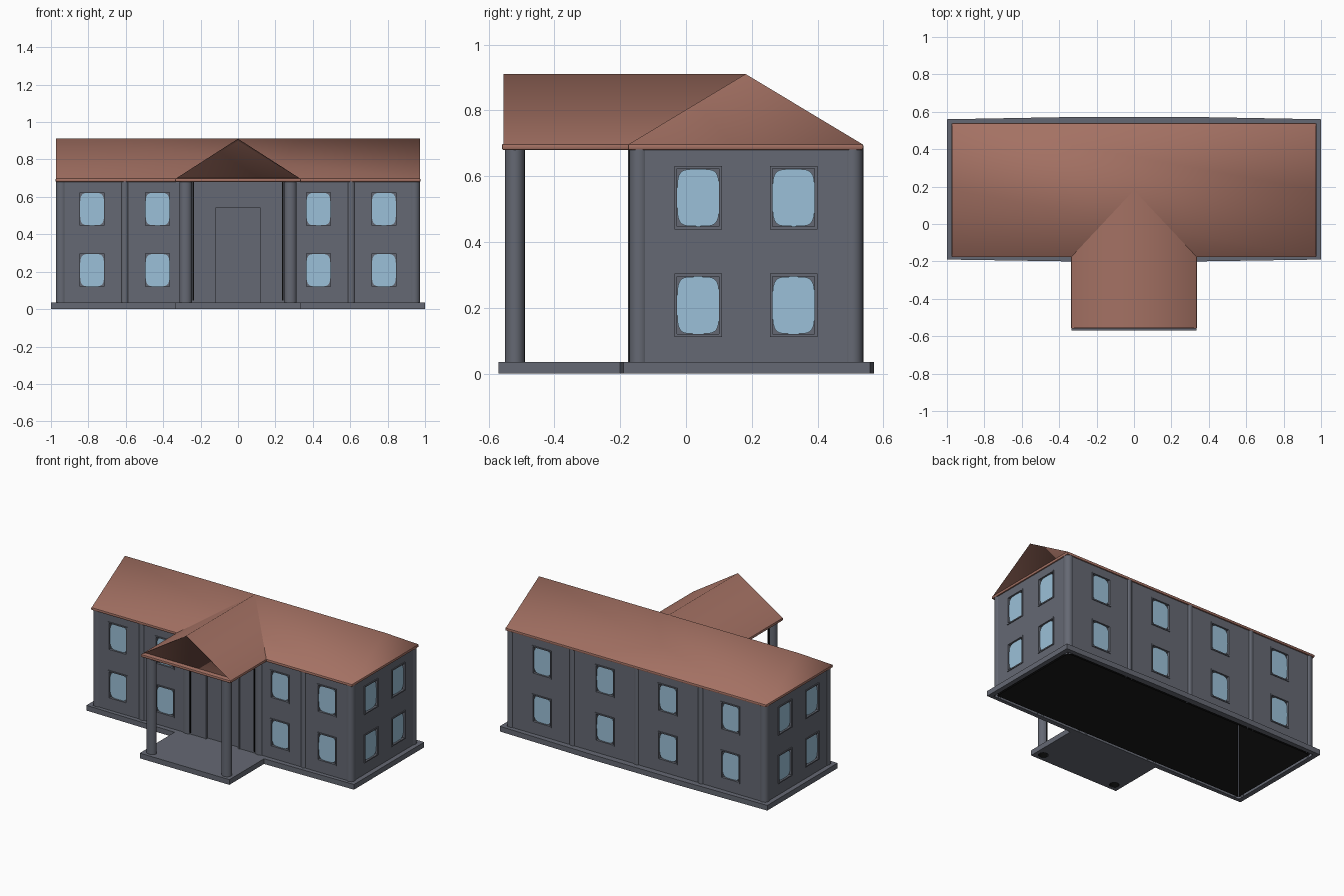
import bpy, bmesh, math
from mathutils import Matrix, Vector

if "Cube" in bpy.data.objects:
    bpy.data.objects.remove(bpy.data.objects["Cube"])


def material(name, rgb):
    m = bpy.data.materials.new(name)
    m.diffuse_color = (*rgb, 1)
    m.use_nodes = True
    m.node_tree.nodes["Principled BSDF"].inputs["Base Color"].default_value = m.diffuse_color
    return m


STONE = material("slate_grey", (0.13, 0.14, 0.172))
ROOF = material("clay_brown", (0.37, 0.165, 0.125))
GLASS = material("pale_blue", (0.33, 0.53, 0.69))
DARK = material("black", (0.002, 0.002, 0.002))


def finish(bm, name, mat, smooth=None, recalc=True):
    if recalc:
        bmesh.ops.recalc_face_normals(bm, faces=bm.faces)
    me = bpy.data.meshes.new(name)
    bm.to_mesh(me)
    bm.free()
    ob = bpy.data.objects.new(name, me)
    bpy.context.collection.objects.link(ob)
    me.materials.append(mat)
    if smooth:
        bpy.ops.object.select_all(action='DESELECT')
        ob.select_set(True)
        bpy.context.view_layer.objects.active = ob
        bpy.ops.object.shade_smooth_by_angle(angle=math.radians(smooth))
    return ob


def box(bm, x, y, z, mat=Matrix()):
    """Axis-aligned box from (min, max) pairs, placed by a matrix."""
    c = [(a + b) / 2 for a, b in (x, y, z)]
    s = [b - a for a, b in (x, y, z)]
    bmesh.ops.create_cube(bm, size=1, matrix=mat @ Matrix.Translation(c) @ Matrix.Diagonal((*s, 1)))


def prism(bm, pts, vec):
    """Extrude a planar outline along a vector; returns both end faces."""
    a = [bm.verts.new(p) for p in pts]
    b = [bm.verts.new(Vector(p) + Vector(vec)) for p in pts]
    ends = bm.faces.new(a), bm.faces.new(b[::-1])
    for i in range(len(a)):
        j = (i + 1) % len(a)
        bm.faces.new((a[j], a[i], b[i], b[j]))
    return ends


def drop(bm, rule):
    """Remove the faces that satisfy a rule on (centre, normal)."""
    bm.normal_update()
    bad = [f for f in bm.faces if rule(f.calc_center_median(), f.normal)]
    bmesh.ops.delete(bm, geom=bad, context='FACES')


def cut(ob, cutter, rule):
    """Subtract the cutter, then open the shell by a face rule."""
    mod = ob.modifiers.new("openings", 'BOOLEAN')
    mod.operation, mod.solver, mod.object = 'DIFFERENCE', 'EXACT', cutter
    bpy.context.view_layer.objects.active = ob
    bpy.ops.object.modifier_apply(modifier=mod.name)
    bpy.data.objects.remove(cutter)
    bm = bmesh.new()
    bm.from_mesh(ob.data)
    drop(bm, rule)
    bm.to_mesh(ob.data)
    bm.free()


def shaft(bm, x, y, rx, ry, mid, sweep, z1=0.69):
    """Open column shell: an arc centred on direction mid, in degrees."""
    n = round(sweep / 15)
    rows = []
    for i in range(n + 1):
        a = math.radians(mid - sweep / 2 + sweep * i / n)
        p = x + rx * math.cos(a), y + ry * math.sin(a)
        rows.append((bm.verts.new((*p, 0)), bm.verts.new((*p, z1))))
    for (a, b), (c, d) in zip(rows, rows[1:]):
        bm.faces.new((a, c, d, b))


PX, PY = 0.28, -0.52                # porch column position
WX, WF, WB = 0.968, -0.166, 0.531   # wall planes

# Plinth: slightly bowed slab, open under the hollow body and columns
half = [(0.33, 0.572), (1.0, 0.56), (1.0, -0.19), (0.335, -0.2), (0.335, -0.57)]
outline = half + [(-x, y) for x, y in reversed(half)]
bm = bmesh.new()
prism(bm, [(x, y, 0) for x, y in outline], (0, 0, 0.035))
plinth = finish(bm, "plinth", STONE)
bm = bmesh.new()
box(bm, (-WX, WX), (WF, WB), (-0.1, 0.1))
for s in (-1, 1):
    bmesh.ops.create_cone(bm, cap_ends=True, segments=24, radius1=0.03, radius2=0.03, depth=0.2,
                          matrix=Matrix.Translation((s * PX, PY, 0)))
cut(plinth, finish(bm, "plinth_cutter", STONE),
    lambda c, n: abs(n.z) < 0.5 and (abs(c.x) < WX + 0.01 and WF - 0.01 < c.y < WB + 0.01
                                     or abs(abs(c.x) - PX) < 0.04 and abs(c.y - PY) < 0.04))

# Windows: position on each wall as (origin, angle, offsets along the wall)
walls = [((0, WF), 0, (-0.78, -0.43, 0.43, 0.78)),
         ((0, WB), 180, (-0.705, -0.235, 0.235, 0.705)),
         ((WX, 0.182), 90, (-0.145, 0.145)),
         ((-WX, 0.182), -90, (-0.145, 0.145))]
holes, frames, glass = bmesh.new(), bmesh.new(), bmesh.new()
W, H, T = 0.072, 0.096, 0.008


def frame(m, w, z0, z1, t):
    for s in (-1, 1):
        box(frames, sorted((s * w, s * (w - t))), (-0.005, 0.001), (z0, z1), m)
    box(frames, (-w + t, w - t), (-0.005, 0.001), (z1 - t, z1), m)


def rounded(w, h, n=4.5, count=32):
    """Soft-cornered rectangle outline."""
    pts = []
    for i in range(count):
        a = 2 * math.pi * i / count
        c, s = math.cos(a), math.sin(a)
        pts.append((w * math.copysign(abs(c) ** (2 / n), c),
                    h * math.copysign(abs(s) ** (2 / n), s)))
    return pts


for (px, py), ang, offsets in walls:
    for u in offsets:
        for z in (0.208, 0.535):
            m = (Matrix.Translation((px, py, z)) @ Matrix.Rotation(math.radians(ang), 4, 'Z')
                 @ Matrix.Translation((u, 0, 0)))
            box(holes, (-W + T, W - T), (-0.03, 0.013), (-H + T, H - T), m)
            frame(m, W, -H, H, T)
            box(frames, (-W + T, W - T), (-0.005, 0.001), (-H, -H + T), m)
            prism(glass, [m @ Vector((a, 0.005, b)) for a, b in rounded(0.064, 0.087)],
                  m.to_3x3() @ Vector((0, 0.0075, 0)))

# Door recess and its surround
box(holes, (-0.12, 0.12), (WF - 0.03, WF + 0.014), (0.035, 0.54))
frame(Matrix.Translation((0, WF, 0)), 0.13, 0.035, 0.55, 0.01)
finish(frames, "window_and_door_frames", STONE)
finish(glass, "window_glass", GLASS)

# Walls: a hollow shell, corners cut back behind the columns, openings cut in
bm = bmesh.new()
corners = []
for sx, sy in ((1, 1), (-1, 1), (-1, -1), (1, -1)):
    y = WB if sy > 0 else WF
    pair = [(sx * WX, y - sy * 0.036, 0), (sx * (WX - 0.036), y, 0)]
    corners += pair if sx * sy > 0 else pair[::-1]
prism(bm, corners, (0, 0, 0.69))
body = finish(bm, "walls", STONE)
cut(body, finish(holes, "opening_cutter", STONE),
    lambda c, n: abs(n.z) > 0.9 and (c.z < 0.01 or c.z > 0.68))

# Black lining of the hollow inside, following walls and roof
bm = bmesh.new()
G = 0.016
lining = [(WF + G, 0.001), (WB - G, 0.001), (WB - G, 0.695), (0.181, 0.9), (WF + G, 0.695)]
prism(bm, [(-WX + G, y, z) for y, z in lining], (2 * (WX - G), 0, 0))
bmesh.ops.recalc_face_normals(bm, faces=bm.faces)
drop(bm, lambda c, n: n.z < -0.9)
finish(bm, "inside_lining", DARK, recalc=False)

# Dark joints beside the door bay
bm = bmesh.new()
for s in (-1, 1):
    box(bm, sorted((s * 0.235, s * 0.244)), (WF - 0.004, WF + 0.002), (0.045, 0.68))
finish(bm, "bay_joints", DARK)

# Corner columns, engaged wall columns and porch columns (open to the inside)
bm, porch, inner = bmesh.new(), bmesh.new(), bmesh.new()
for s in (-1, 1):
    out = 0 if s > 0 else 180
    shaft(bm, s * 0.944, -0.142, 0.03, 0.03, out - 45 * s, 200)
    shaft(bm, s * 0.944, 0.507, 0.03, 0.03, out + 45 * s, 200)
    shaft(bm, s * 0.605, -0.154, 0.022, 0.02, -90, 180)
    shaft(bm, s * 0.27, -0.154, 0.03, 0.022, -90, 180)
    shaft(bm, s * 0.48, 0.519, 0.022, 0.02, 90, 180)
    shaft(porch, s * PX, PY, 0.034, 0.03, out - 45 * s, 270)
    shaft(inner, s * PX, PY, 0.032, 0.028, out - 45 * s, 270)
shaft(bm, 0, 0.519, 0.022, 0.02, 90, 180)
finish(bm, "wall_columns", STONE, 35, recalc=False)
finish(porch, "porch_columns", STONE, 35, recalc=False)
finish(inner, "porch_column_linings", DARK, 35, recalc=False)

# Eave bands with rounded edges; the main one is open over the body
for name, x, y in (("main_eave", 0.976, (-0.177, 0.539)), ("porch_eave", 0.336, (-0.56, -0.16))):
    bm = bmesh.new()
    box(bm, (-x, x), y, (0.68, 0.699))
    bmesh.ops.bevel(bm, geom=bm.edges[:], offset=0.006, segments=2, affect='EDGES', profile=0.5)
    if name == "main_eave":
        bm.normal_update()
        under = [f for f in bm.faces if f.normal.z < -0.99]
        bmesh.ops.inset_region(bm, faces=under, thickness=0.015)
        drop(bm, lambda c, n: abs(n.z) > 0.99 and abs(c.x) < 0.1 and abs(c.y - 0.181) < 0.1)
    finish(bm, name, ROOF, 35, recalc=False)

# Main gable roof, open below
bm = bmesh.new()
prism(bm, [(-0.972, -0.175, 0.697), (-0.972, 0.181, 0.911), (-0.972, 0.537, 0.697)], (1.944, 0, 0))
bmesh.ops.recalc_face_normals(bm, faces=bm.faces)
drop(bm, lambda c, n: n.z < -0.9)
finish(bm, "main_roof", ROOF, 180, recalc=False)

# Porch gable roof with a sunken pediment, mitred into the main roof
bm = bmesh.new()
front, back = prism(bm, [(-0.334, -0.555, 0.697), (0, -0.555, 0.911), (0.334, -0.555, 0.697)],
                    (0, 0.38, 0))
for v in back.verts:
    if v.co.z > 0.8:
        v.co.y = 0.181
bmesh.ops.recalc_face_normals(bm, faces=bm.faces)
bmesh.ops.inset_region(bm, faces=[front], thickness=0.013, depth=0)
bmesh.ops.translate(bm, verts=front.verts[:], vec=(0, 0.025, 0))
bmesh.ops.delete(bm, geom=[back], context='FACES_ONLY')
finish(bm, "porch_roof", ROOF, 75, recalc=False)
